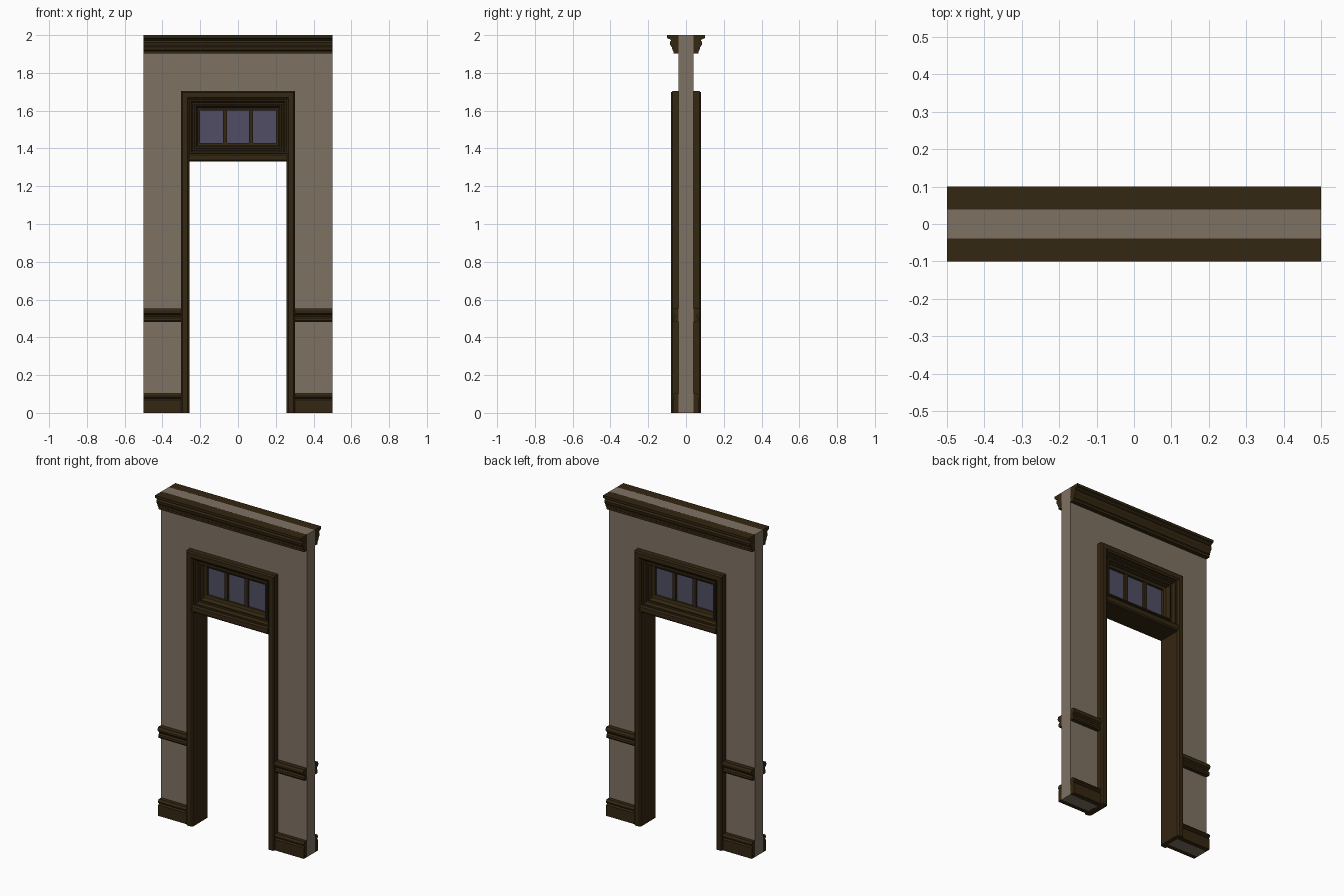
import bpy, bmesh

if "Cube" in bpy.data.objects:
    bpy.data.objects.remove(bpy.data.objects["Cube"])


def material(name, rgb):
    m = bpy.data.materials.new(name)
    m.diffuse_color = (*rgb, 1)
    m.use_nodes = True
    m.node_tree.nodes["Principled BSDF"].inputs["Base Color"].default_value = m.diffuse_color
    return m


PLASTER = material("taupe_plaster", (0.212, 0.165, 0.124))
WOOD = material("dark_wood", (0.034, 0.020, 0.006))
GLASS = material("grey_blue_glass", (0.080, 0.076, 0.125))


def loft(name, rings, mat, closed_path=False):
    """Skin a series of closed cross-section rings."""
    bm = bmesh.new()
    rows = [[bm.verts.new(p) for p in r] for r in rings]
    n, count = len(rows[0]), len(rows)
    for i in range(count if closed_path else count - 1):
        a, b = rows[i], rows[(i + 1) % count]
        for j in range(n):
            k = (j + 1) % n
            bm.faces.new((a[j], a[k], b[k], b[j]))
    if not closed_path:
        bm.faces.new(rows[0])
        bm.faces.new(rows[-1])
    bmesh.ops.recalc_face_normals(bm, faces=bm.faces)
    me = bpy.data.meshes.new(name)
    bm.to_mesh(me)
    bm.free()
    me.materials.append(mat)
    ob = bpy.data.objects.new(name, me)
    bpy.context.collection.objects.link(ob)
    return ob


def moulding(name, profile, x0, x1, side):
    """Run a (depth, z) profile along x on one face of the wall."""
    return loft(name, [[(x, side * d, z) for d, z in profile] for x in (x0, x1)], WOOD)


def box(name, x0, x1, y, z0, z1, mat):
    return loft(name, [[(x0, s, z0), (x1, s, z0), (x1, s, z1), (x0, s, z1)] for s in (-y, y)], mat)


def both_faces(half):
    """Turn a half profile (inset, depth) into a front-to-back closed section."""
    return [(d, -y) for d, y in half] + [(d, y) for d, y in reversed(half)]


# Wall with door notch
outline = [(-.5, 0), (-.285, 0), (-.285, 1.685), (.285, 1.685), (.285, 0), (.5, 0), (.5, 2), (-.5, 2)]
loft("wall", [[(x, y, z) for x, z in outline] for y in (-.039, .039)], PLASTER)

# Door casing with eased edges, mitred around the opening
sec = both_faces([(0, .072), (.007, .08), (.034, .08), (.044, .071)])
corners = [(-1, 0), (-1, 1), (1, 1), (1, 0)]
loft("door_casing", [[(sx * (.302 - d), y, (1.703 - d) * top) for d, y in sec]
                     for sx, top in corners], WOOD)

# Transom bar above the doorway
bar = [(.072, 1.33), (.08, 1.338), (.08, 1.366), (.072, 1.374)]
loft("transom_bar", [[(x, -y, z) for y, z in bar] + [(x, y, z) for y, z in reversed(bar)]
                     for x in (-.259, .259)], WOOD)

# Stepped transom window frame
sec = both_faces([(0, .062), (.012, .062), (.018, .043), (.028, .043), (.031, .05),
                  (.038, .05), (.046, .026), (.06, .02)])
loft("transom_frame", [[(sx * (.26 - d), y, (1.662 - d) if top else (1.37 + d)) for d, y in sec]
                       for sx, top in [(-1, 0), (-1, 1), (1, 1), (1, 0)]], WOOD, True)

# Glass panes and mullions
for i in (-1, 0, 1):
    box("transom_pane", i * .139 - .064, i * .139 + .064, .005, 1.42, 1.61, GLASS)
for s in (-1, 1):
    box("transom_mullion", s * .0695 - .011, s * .0695 + .011, .018, 1.42, 1.61, WOOD)

# Crown, chair rail and skirting on both faces of the wall
crown = [(.035, 1.902), (.066, 1.902), (.066, 1.916), (.072, 1.92), (.074, 1.934), (.083, 1.947),
         (.086, 1.962), (.079, 1.972), (.087, 1.979), (.1, 1.984), (.1, 2), (.035, 2)]
rail = [(.035, .482), (.063, .482), (.068, .49), (.066, .503), (.058, .51), (.06, .518),
        (.072, .526), (.074, .54), (.068, .552), (.035, .552)]
skirting = [(.035, 0), (.068, 0), (.068, .068), (.06, .075), (.071, .082), (.071, .09),
            (.062, .102), (.035, .102)]
for side in (-1, 1):
    moulding("crown_moulding", crown, -.5, .5, side)
    for x0, x1 in ((-.5, -.29), (.29, .5)):
        moulding("chair_rail", rail, x0, x1, side)
        moulding("skirting_board", skirting, x0, x1, side)
